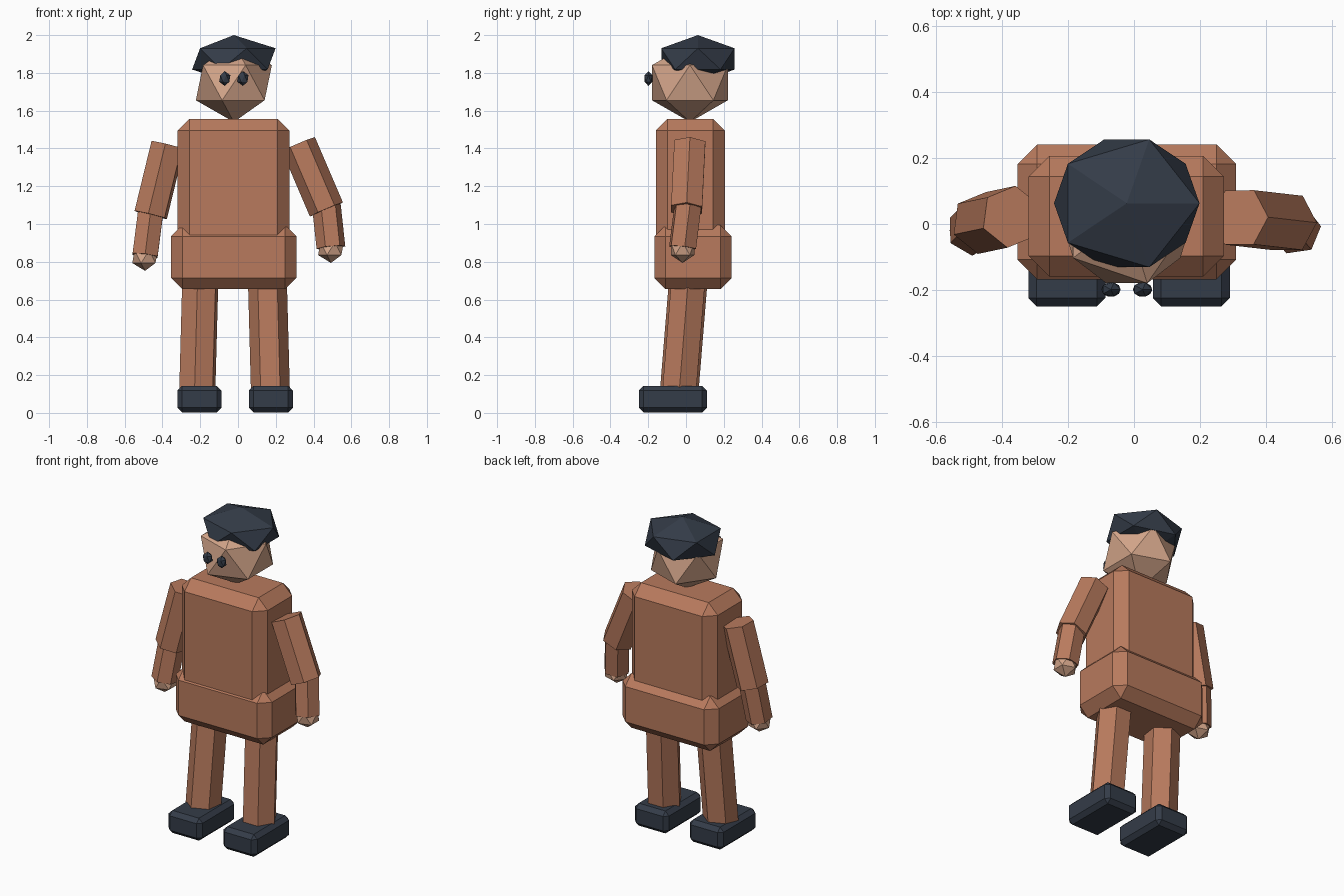
import bpy
import bmesh
from math import radians, cos, sin
from mathutils import Vector, Matrix

if "Cube" in bpy.data.objects:
    bpy.data.objects.remove(bpy.data.objects["Cube"], do_unlink=True)


def material(name, rgb):
    m = bpy.data.materials.new(name)
    m.use_nodes = True
    m.diffuse_color = (*rgb, 1)
    m.node_tree.nodes["Principled BSDF"].inputs["Base Color"].default_value = (*rgb, 1)
    return m


brown = material("brown_cloth", (0.48, 0.195, 0.11))
skin = material("skin", (0.66, 0.38, 0.255))
dark = material("dark_slate", (0.034, 0.045, 0.065))


def finish(name, bm, mat):
    bmesh.ops.recalc_face_normals(bm, faces=bm.faces)
    mesh = bpy.data.meshes.new(name)
    bm.to_mesh(mesh)
    bm.free()
    mesh.materials.append(mat)
    obj = bpy.data.objects.new(name, mesh)
    bpy.context.scene.collection.objects.link(obj)
    return obj


def block(name, low, high, bevel, mat):
    """Chamfered box between two corners."""
    low, high = Vector(low), Vector(high)
    bm = bmesh.new()
    bmesh.ops.create_cube(bm, size=1)
    bmesh.ops.scale(bm, vec=high - low, verts=bm.verts)
    bmesh.ops.translate(bm, vec=(low + high) / 2, verts=bm.verts)
    bmesh.ops.bevel(bm, geom=bm.edges[:], offset=bevel, segments=1,
                    profile=0.5, affect='EDGES')
    return finish(name, bm, mat)


def ball(name, centre, radii, mat):
    """Stretched twenty-sided ball."""
    bm = bmesh.new()
    bmesh.ops.create_icosphere(bm, subdivisions=1, radius=1)
    bmesh.ops.scale(bm, vec=radii, verts=bm.verts)
    bmesh.ops.translate(bm, vec=centre, verts=bm.verts)
    return finish(name, bm, mat)


def limb(name, top, bottom, radius, twist, mat):
    """Six-sided rod between two points; twist sets a corner's heading from +x."""
    top, bottom = Vector(top), Vector(bottom)
    axis = (top - bottom).normalized()
    turn = Vector((0, 0, 1)).rotation_difference(axis).to_matrix()
    bm = bmesh.new()
    rings = []
    for end in (bottom, top):
        ring = []
        for i in range(6):
            a = radians(twist + 60 * i)
            ring.append(bm.verts.new(end + turn @ Vector((cos(a), sin(a), 0)) * radius))
        rings.append(ring)
        bm.faces.new(ring)
    for i in range(6):
        j = (i + 1) % 6
        bm.faces.new((rings[0][i], rings[0][j], rings[1][j], rings[1][i]))
    return finish(name, bm, mat)


MID = -0.022  # body centre line

# Body
block("torso", (-0.32, -0.16, 0.88), (0.273, 0.207, 1.557), 0.063, brown)
block("hips", (-0.354, -0.168, 0.655), (0.31, 0.242, 0.995), 0.06, brown)

# Head, hair and eyes
ball("head", (MID, 0.021, 1.748), (0.225, 0.236, 0.208), skin)
ball("hair", (MID, 0.063, 1.874), (0.247, 0.228, 0.126), dark)
for side, label in ((1, "left"), (-1, "right")):
    ball(label + "_eye", (MID + side * 0.048, -0.199, 1.77),
         (0.033, 0.025, 0.039), dark)

# Legs and shoes
for side, label, twist in ((1, "left", 0), (-1, "right", 22)):
    limb(label + "_leg", (MID + side * 0.175, 0.02, 0.8),
         (MID + side * 0.194, -0.037, 0.1), 0.103, twist, brown)
    x = -0.015 + side * 0.189
    block(label + "_shoe", (x - 0.117, -0.25, 0.003), (x + 0.117, 0.111, 0.143),
          0.025, dark)

# Arms: shoulder, elbow, wrist for each side
arms = {
    "left": ((0.32, 0.02, 1.423), (0.468, 0.003, 1.077), (0.492, -0.018, 0.875), 0),
    "right": ((-0.372, 0.022, 1.418), (-0.462, 0.003, 1.048), (-0.492, -0.02, 0.833), 22),
}
for label, (shoulder, elbow, wrist, twist) in arms.items():
    limb(label + "_upper_arm", shoulder, elbow, 0.095, twist, brown)
    upper_elbow = Vector(elbow) + Vector((0, 0.007, 0.02))
    limb(label + "_forearm", upper_elbow, wrist, 0.077, twist + 8, brown)
    ball(label + "_hand", Vector(wrist) + Vector((0, 0, -0.006)),
         (0.076, 0.073, 0.075), skin)
